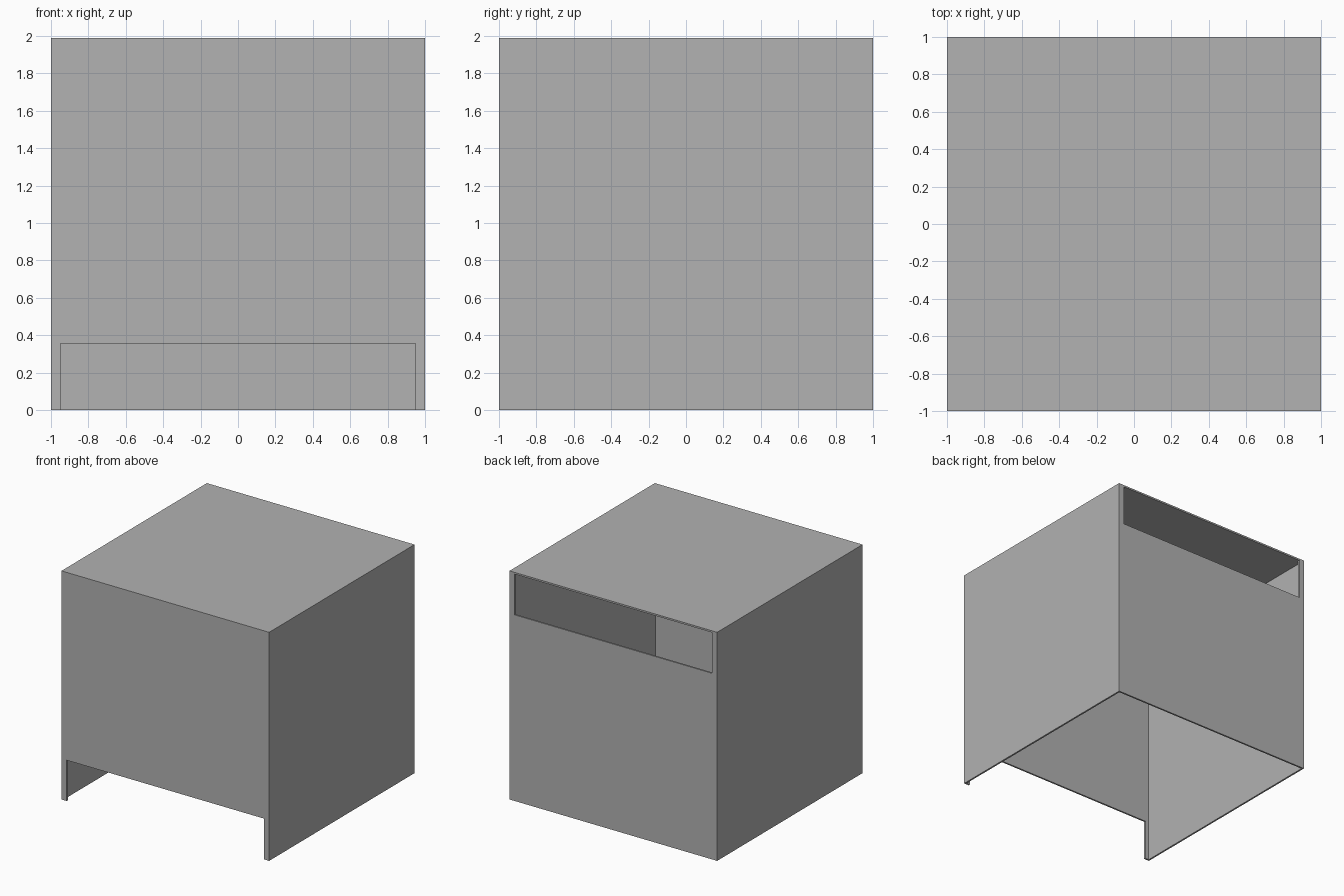
import bpy
import bmesh

cube = bpy.data.objects.get("Cube")
if cube:
    bpy.data.objects.remove(cube, do_unlink=True)

HALF = 1.0        # half width and depth
HEIGHT = 1.99
WALL = 0.015      # panel thickness
SLOT_HALF = 0.95
SLOT_HEIGHT = 0.355
TOP = HEIGHT - WALL

grey = bpy.data.materials.new("plain grey")
grey.use_nodes = True
grey.diffuse_color = (0.445, 0.445, 0.445, 1)
bsdf = next(n for n in grey.node_tree.nodes if n.type == "BSDF_PRINCIPLED")
bsdf.inputs["Base Color"].default_value = grey.diffuse_color


def panel(name, outline, offset):
    """Extrude a closed outline of 3D points along an offset."""
    bm = bmesh.new()
    face = bm.faces.new([bm.verts.new(p) for p in outline])
    result = bmesh.ops.extrude_face_region(bm, geom=[face], use_keep_orig=True)
    moved = [v for v in result["geom"] if isinstance(v, bmesh.types.BMVert)]
    bmesh.ops.translate(bm, verts=moved, vec=offset)
    bmesh.ops.recalc_face_normals(bm, faces=bm.faces)
    mesh = bpy.data.meshes.new(name)
    bm.to_mesh(mesh)
    bm.free()
    mesh.materials.append(grey)
    obj = bpy.data.objects.new(name, mesh)
    bpy.context.collection.objects.link(obj)
    return obj


def slotted_wall(name, y, slot_edge, slot_end, solid_edge):
    """Wall with a wide slot open along one horizontal edge."""
    right = [(SLOT_HALF, slot_end), (SLOT_HALF, slot_edge),
             (HALF, slot_edge), (HALF, solid_edge)]
    left = [(-x, z) for x, z in reversed(right)]
    panel(name, [(x, y, z) for x, z in right + left], (0, WALL, 0))


# Front wall with the slot at its foot, back wall with the slot under the lid
slotted_wall("front_wall", -HALF, 0, SLOT_HEIGHT, TOP)
slotted_wall("back_wall", HALF - WALL, TOP, TOP - SLOT_HEIGHT, 0)

# Side walls fit between the front and back walls; the bottom stays open
inner = HALF - WALL
for name, x in (("right_wall", -HALF), ("left_wall", inner)):
    panel(name, [(x, -inner, 0), (x, inner, 0), (x, inner, TOP), (x, -inner, TOP)],
          (WALL, 0, 0))

# Lid across all four walls
panel("lid", [(-HALF, -HALF, TOP), (HALF, -HALF, TOP), (HALF, HALF, TOP), (-HALF, HALF, TOP)],
      (0, 0, WALL))
